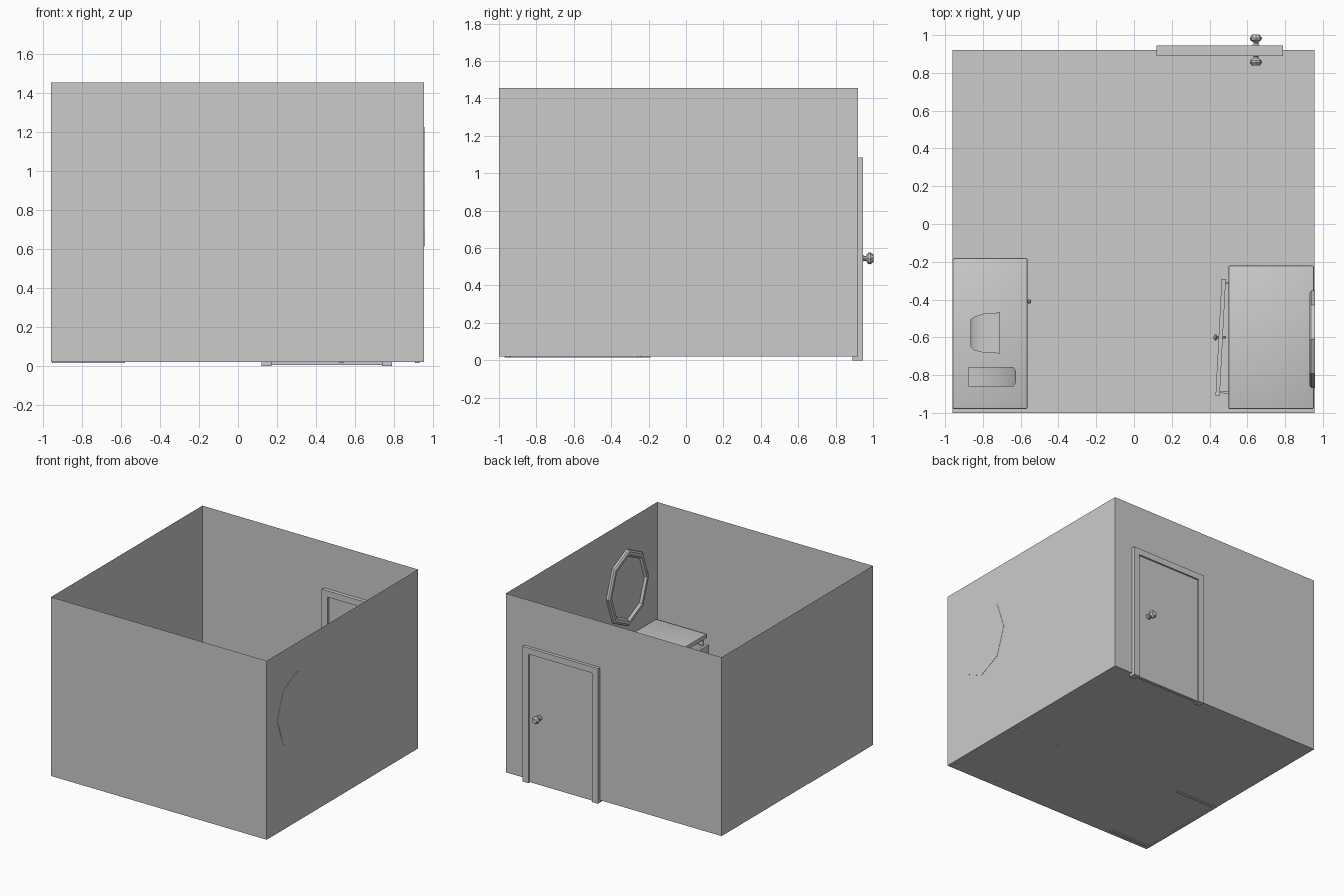
import bpy, bmesh, math
from mathutils import Matrix, Vector

if "Cube" in bpy.data.objects:
    bpy.data.objects.remove(bpy.data.objects["Cube"])


def finish(name, bm, smooth=False):
    bmesh.ops.recalc_face_normals(bm, faces=bm.faces)
    me = bpy.data.meshes.new(name)
    bm.to_mesh(me)
    bm.free()
    ob = bpy.data.objects.new(name, me)
    bpy.context.collection.objects.link(ob)
    if smooth:
        bpy.ops.object.select_all(action='DESELECT')
        ob.select_set(True)
        bpy.context.view_layer.objects.active = ob
        bpy.ops.object.shade_smooth_by_angle(angle=math.radians(35))
    return ob


def box(name, lo, hi, bevel=0):
    lo, hi = Vector(lo), Vector(hi)
    bm = bmesh.new()
    bmesh.ops.create_cube(bm, size=1)
    bmesh.ops.scale(bm, vec=hi - lo, verts=bm.verts)
    bmesh.ops.translate(bm, vec=(lo + hi) / 2, verts=bm.verts)
    if bevel:
        bmesh.ops.bevel(bm, geom=bm.edges[:], offset=bevel, segments=2,
                        profile=0.5, affect='EDGES')
    return finish(name, bm, bool(bevel))


def lathe(name, profile, place, n=8):
    """Turned part: (radius, height) profile around local z."""
    bm = bmesh.new()
    rings = [[bm.verts.new((r * math.cos(2 * math.pi * i / n),
                            r * math.sin(2 * math.pi * i / n), h))
              for i in range(n)] for r, h in profile]
    for a, b in zip(rings, rings[1:]):
        for i in range(n):
            bm.faces.new((a[i], a[(i + 1) % n], b[(i + 1) % n], b[i]))
    bm.faces.new(rings[0])
    bm.faces.new(rings[-1])
    bm.transform(place)
    return finish(name, bm, n > 8)


def loft(name, sections):
    """Solid along x from (x, y0, y1, z0, z1) rectangles."""
    bm = bmesh.new()
    rings = [[bm.verts.new((x, y, z)) for y, z in
              ((y0, z0), (y1, z0), (y1, z1), (y0, z1))]
             for x, y0, y1, z0, z1 in sections]
    for a, b in zip(rings, rings[1:]):
        for i in range(4):
            bm.faces.new((a[i], a[(i + 1) % 4], b[(i + 1) % 4], b[i]))
    bm.faces.new(rings[0])
    bm.faces.new(rings[-1])
    return finish(name, bm, True)


# Room shell: floor and four walls, open at the top
bm = bmesh.new()
low = [bm.verts.new(p + (0.02,)) for p in
       ((-.96, -1), (.955, -1), (.955, .92), (-.96, .92))]
high = [bm.verts.new((v.co.x, v.co.y, 1.455)) for v in low]
bm.faces.new(low)
for i in range(4):
    bm.faces.new((low[i], low[(i + 1) % 4], high[(i + 1) % 4], high[i]))
finish("room_walls", bm)

# Door, frame and two knobs
box("door_panel", (.172, .908, .005), (.738, .932, 1.035))
for nm, x0, x1 in (("left", .12, .172), ("right", .738, .79)):
    box("door_frame_" + nm, (x0, .89, 0), (x1, .945, 1.085))
box("door_frame_top", (.172, .89, 1.035), (.738, .945, 1.085))
knob = [(.022, 0), (.02, .022), (.013, .028), (.013, .038),
        (.03, .05), (.032, .062), (.02, .078)]
for nm, s in (("outside", 1), ("inside", -1)):
    lathe("door_knob_" + nm, knob, Matrix.Translation((.645, .92 + s * .004, .545))
          @ Matrix.Rotation(-s * math.pi / 2, 4, 'X'))

# Octagonal mirror: stepped frame and recessed glass
bm = bmesh.new()
rings = []
for x, k in ((.957, 1), (.938, 1), (.928, .95), (.928, .87), (.945, .82)):
    rings.append([bm.verts.new((x, -.61 + .257 * k * math.sin(i * math.pi / 4),
                                .92 + .307 * k * math.cos(i * math.pi / 4)))
                  for i in range(8)])
for a, b in zip(rings, rings[1:]):
    for i in range(8):
        bm.faces.new((a[i], a[(i + 1) % 8], b[(i + 1) % 8], b[i]))
bm.faces.new(rings[0])
bm.faces.new(rings[-1])
finish("wall_mirror", bm)

# Dressing table with tapered legs
box("table_top", (.50, -.98, .49), (.952, -.22, .527), .008)
for x in (.53, .92):
    for y in (-.95, -.25):
        lathe("table_leg", [(.012, .015), (.022, .38), (.022, .49)],
              Matrix.Translation((x, y, 0)), 12)
for y in (-.95, -.25):
    box("table_side_rail", (.52, y - .012, .38), (.93, y + .012, .49))
box("table_back_rail", (.91, -.94, .38), (.93, -.26, .49))
box("table_front_rail", (.52, -.94, .37), (.54, -.26, .385))

# Crooked, slightly open drawer
turn = Matrix.Translation((.46, -.60, 0)) @ Matrix.Rotation(math.radians(-3), 4, 'Z')
for nm, lo, hi in (("front", (-.012, -.31, .385), (.01, .31, .485)),
                   ("bottom", (.01, -.295, .39), (.40, .295, .40)),
                   ("left", (.01, -.295, .40), (.40, -.283, .475)),
                   ("right", (.01, .283, .40), (.40, .295, .475)),
                   ("back", (.39, -.283, .40), (.40, .283, .475))):
    box("drawer_" + nm, lo, hi).data.transform(turn)
lathe("drawer_knob", [(.007, -.03), (.007, .018), (.016, .023), (.016, .03), (.008, .036)],
      Matrix.Translation((.458, -.60, .435)) @ Matrix.Rotation(-math.pi / 2, 4, 'Y'))

# Computer desk: panels on three sides and a hanging drawer box
box("desk_top", (-.96, -.98, .48), (-.563, -.18, .52), .01)
for y in (-.97, -.215):
    box("desk_side", (-.955, y, .014), (-.58, y + .025, .485))
box("desk_back", (-.955, -.95, .014), (-.935, -.21, .485))
box("desk_drawer", (-.93, -.60, .36), (-.572, -.22, .482))
lathe("desk_drawer_knob", [(.006, 0), (.006, .008), (.011, .012), (.011, .022), (.006, .027)],
      Matrix.Translation((-.572, -.41, .42)) @ Matrix.Rotation(math.pi / 2, 4, 'Y'))

# Tube monitor
box("monitor_base", (-.84, -.64, .518), (-.73, -.52, .535))
loft("monitor_body", [(-.865, -.65, -.505, .56, .64), (-.845, -.67, -.49, .55, .675),
                      (-.80, -.68, -.475, .54, .70), (-.725, -.682, -.472, .535, .72)])
for nm, lo, hi in (("bottom", (-.685, .53), (-.465, .55)), ("top", (-.685, .705), (-.465, .725)),
                   ("left", (-.685, .55), (-.665, .705)), ("right", (-.485, .55), (-.465, .705))):
    box("monitor_bezel_" + nm, (-.725,) + lo, (-.71,) + hi)
box("monitor_screen", (-.73, -.667, .548), (-.718, -.483, .707))

# Computer tower with a top curving down to the front
secs = [(-.875 + .235 * t, -.86, -.757, .52, .76 - .07 * t * t)
        for t in (0, .2, .4, .6, .8, 1)]
loft("computer_tower", secs + [(-.625, -.84, -.777, .52, .675)])
